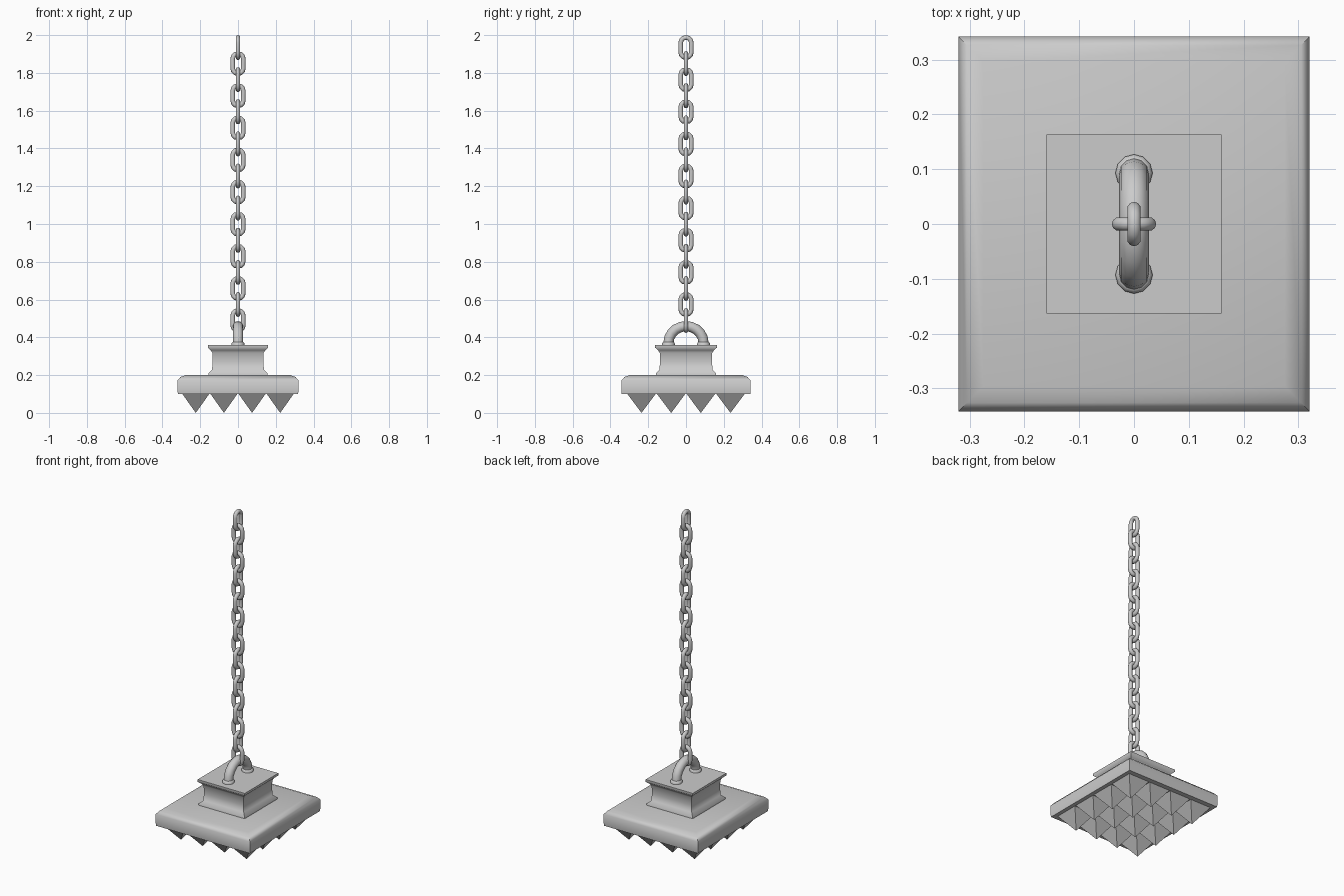
import bpy, bmesh, math
from mathutils import Vector

if "Cube" in bpy.data.objects:
    bpy.data.objects.remove(bpy.data.objects["Cube"])


def finish(name, bm, angle=None):
    bmesh.ops.recalc_face_normals(bm, faces=bm.faces)
    mesh = bpy.data.meshes.new(name)
    bm.to_mesh(mesh)
    bm.free()
    ob = bpy.data.objects.new(name, mesh)
    bpy.context.collection.objects.link(ob)
    if angle:
        bpy.ops.object.select_all(action='DESELECT')
        ob.select_set(True)
        bpy.context.view_layer.objects.active = ob
        bpy.ops.object.shade_smooth_by_angle(angle=math.radians(angle))
    return ob


def loft(bm, rings, closed=False):
    """Skin a list of point rings; cap the ends unless closed."""
    vs = [[bm.verts.new(p) for p in r] for r in rings]
    n = len(vs[0])
    for k in range(len(vs) if closed else len(vs) - 1):
        a, b = vs[k], vs[(k + 1) % len(vs)]
        for i in range(n):
            j = (i + 1) % n
            bm.faces.new((a[i], a[j], b[j], b[i]))
    if not closed:
        bm.faces.new(vs[0])
        bm.faces.new(vs[-1])


def rect_stack(name, profile, angle):
    bm = bmesh.new()
    loft(bm, [[(-x, -y, z), (x, -y, z), (x, y, z), (-x, y, z)] for x, y, z in profile])
    return finish(name, bm, angle)


def tube(name, path, radius, side, sides=10, closed=False):
    """Round bar along a planar path; side is the normal of its plane."""
    bm = bmesh.new()
    n, rings = len(path), []
    for i, p in enumerate(path):
        a = path[(i - 1) % n] if closed else path[max(i - 1, 0)]
        b = path[(i + 1) % n] if closed else path[min(i + 1, n - 1)]
        out = (b - a).normalized().cross(side)
        rings.append([p + radius * (math.cos(t) * out + math.sin(t) * side)
                      for t in (2 * math.pi * k / sides for k in range(sides))])
    loft(bm, rings, closed)
    return finish(name, bm, 60)


# Heavy base plate with rounded upper edge
rect_stack("base_plate", [(0.318, 0.34, 0.10), (0.32, 0.342, 0.115), (0.32, 0.342, 0.172),
                          (0.305, 0.326, 0.19), (0.275, 0.296, 0.201)], 50)

# Grid of pyramid spikes underneath
bm = bmesh.new()
W, D = 0.149, 0.157
for i in range(4):
    for j in range(4):
        cx, cy = (i - 1.5) * W, (j - 1.5) * D
        base = [bm.verts.new((cx + sx * W / 2, cy + sy * D / 2, 0.105))
                for sx, sy in ((-1, -1), (1, -1), (1, 1), (-1, 1))]
        tip = bm.verts.new((cx, cy, 0))
        bm.faces.new(base)
        for k in range(4):
            bm.faces.new((base[k], base[(k + 1) % 4], tip))
finish("spikes", bm)

# Square neck with flared foot and cap
rect_stack("neck", [(0.157, 0.16, 0.198), (0.157, 0.16, 0.21), (0.137, 0.14, 0.228),
                    (0.135, 0.138, 0.27), (0.136, 0.139, 0.318), (0.145, 0.148, 0.332),
                    (0.16, 0.163, 0.345), (0.16, 0.163, 0.359)], 50)

# Shackle arch and its two collars
arch = [Vector((0, -0.093, 0.35))]
arch += [Vector((0, -0.093 * math.cos(t), 0.37 + 0.089 * math.sin(t)))
         for t in (math.pi * k / 10 for k in range(11))]
arch.append(Vector((0, 0.093, 0.35)))
tube("shackle", arch, 0.027, Vector((1, 0, 0)), 12)
for s, tag in ((-1, "front"), (1, "back")):
    bm = bmesh.new()
    loft(bm, [[(r * math.cos(t), s * 0.093 + r * math.sin(t), z)
               for t in (2 * math.pi * k / 12 for k in range(12))]
              for r, z in ((0.034, 0.352), (0.034, 0.368), (0.027, 0.376))])
    finish("collar_" + tag, bm, 50)

# Chain of alternating oval links
LENGTH, PITCH, WIRE, HALF = 0.132, 0.085, 0.0125, 0.028
straight = LENGTH / 2 - WIRE - HALF
for i in range(18):
    zc = 2.0 - LENGTH / 2 - i * PITCH
    along, side = Vector((0, 1, 0)), Vector((1, 0, 0))
    if i % 2:
        along, side = side, along
    path = []
    for end in (0, 1):
        for k in range(7):
            t = math.pi * (end + k / 6)
            dz = straight if end == 0 else -straight
            path.append(along * HALF * math.cos(t)
                        + Vector((0, 0, zc + dz + HALF * math.sin(t))))
    tube("chain_link_%02d" % (i + 1), path, WIRE, side, 10, True)
